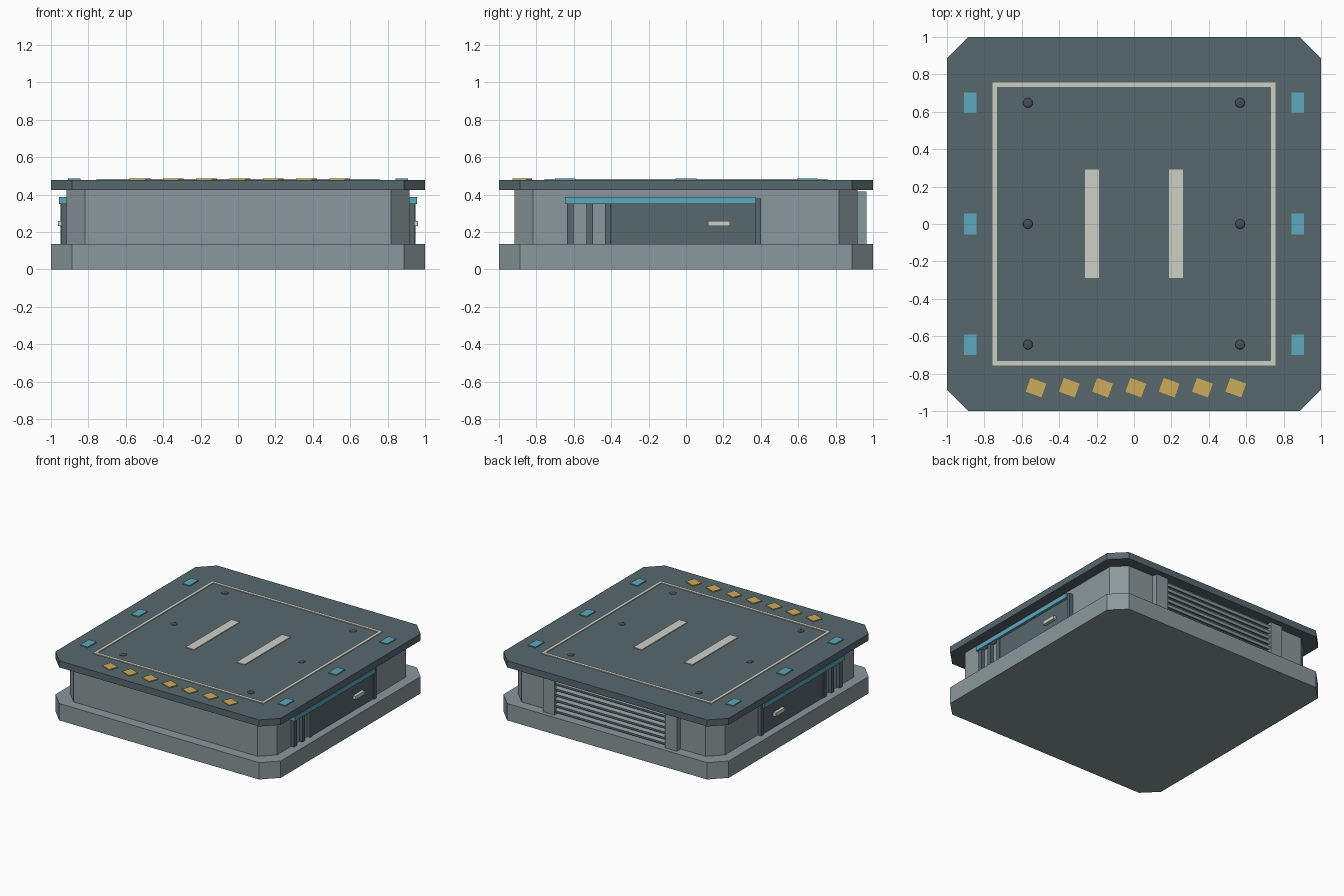
import bpy, bmesh
from math import radians
from mathutils import Matrix

cube = bpy.data.objects.get("Cube")
if cube:
    bpy.data.objects.remove(cube, do_unlink=True)


def material(name, r, g, b):
    lin = [((c / 255 + 0.055) / 1.055) ** 2.4 for c in (r, g, b)] + [1]
    m = bpy.data.materials.new(name)
    m.use_nodes = True
    m.diffuse_color = lin
    m.node_tree.nodes["Principled BSDF"].inputs["Base Color"].default_value = lin
    return m


GREY = material("light grey metal", 139, 152, 155)
DARK = material("dark slate metal", 87, 104, 109)
CREAM = material("cream paint", 206, 208, 198)
BLUE = material("blue light", 93, 168, 190)
YELLOW = material("yellow paint", 206, 172, 90)
STUD = material("charcoal stud", 68, 78, 83)


def finish(bm, name, mat):
    bmesh.ops.recalc_face_normals(bm, faces=bm.faces)
    mesh = bpy.data.meshes.new(name)
    bm.to_mesh(mesh)
    bm.free()
    mesh.materials.append(mat)
    ob = bpy.data.objects.new(name, mesh)
    bpy.context.collection.objects.link(ob)
    return ob


def box(name, mat, x, y, z, turn=None):
    """Box from (low, high) pairs, optionally turned about its centre."""
    bm = bmesh.new()
    centre = [(a + b) / 2 for a, b in (x, y, z)]
    size = [b - a for a, b in (x, y, z)]
    m = Matrix.Translation(centre) @ (turn or Matrix()) @ Matrix.Diagonal(size + [1])
    bmesh.ops.create_cube(bm, size=1, matrix=m)
    return finish(bm, name, mat)


def slab(name, mat, half, cut, low, high):
    """Square slab with cut corners."""
    s = half - cut
    outline = [(s, -half), (half, -s), (half, s), (s, half),
               (-s, half), (-half, s), (-half, -s), (-s, -half)]
    bm = bmesh.new()
    face = bm.faces.new([bm.verts.new((x, y, low)) for x, y in outline])
    new = bmesh.ops.extrude_face_region(bm, geom=[face])["geom"]
    bmesh.ops.translate(bm, vec=(0, 0, high - low),
                        verts=[v for v in new if isinstance(v, bmesh.types.BMVert)])
    return finish(bm, name, mat)


def span(centre, width):
    return (centre - width / 2, centre + width / 2)


def sided(side, low, high):
    return tuple(sorted((side * low, side * high)))


# Main structure
TOP = 0.478
slab("base", GREY, 1, 0.113, 0, 0.135)
slab("body", GREY, 0.917, 0.1, 0.13, 0.44)
slab("deck", DARK, 1, 0.113, 0.425, TOP)

# Deck border and touchdown bars
PAINT = (TOP - 0.002, TOP + 0.006)
for s in (-1, 1):
    box("border_side", CREAM, sided(s, 0.732, 0.757), (-0.757, 0.757), PAINT)
    box("border_end", CREAM, (-0.732, 0.732), sided(s, 0.732, 0.757), PAINT)
    box("touchdown_bar", CREAM, span(s * 0.225, 0.074), (-0.288, 0.291), PAINT)

# Edge lights and deck studs
for s in (-1, 1):
    for y in (-0.645, 0, 0.648):
        box("edge_light", BLUE, sided(s, 0.843, 0.91), span(y, 0.11), (TOP - 0.002, TOP + 0.008))
        bm = bmesh.new()
        m = Matrix.Translation((s * 0.567, y, TOP)) @ Matrix.Diagonal((1, 1, 0.25, 1))
        bmesh.ops.create_uvsphere(bm, u_segments=16, v_segments=8, radius=0.026, matrix=m)
        stud = finish(bm, "deck_stud", STUD)
        stud.data.shade_smooth()

# Slanted warning marks along the front
for i in range(-3, 4):
    box("warning_mark", YELLOW, span(0.01 + i * 0.178, 0.09), span(-0.875, 0.078),
        (TOP - 0.002, TOP + 0.007), Matrix.Rotation(radians(-20), 4, "Z"))

# Side doors with fins, light strip and handle
for s in (-1, 1):
    box("door_panel", DARK, sided(s, 0.9, 0.938), (-0.397, 0.38), (0.13, 0.375))
    box("door_post", DARK, sided(s, 0.9, 0.948), (0.372, 0.4), (0.13, 0.378))
    for y in (-0.618, -0.515, -0.417):
        box("door_fin", DARK, sided(s, 0.9, 0.943), span(y, 0.034), (0.13, 0.355))
    box("door_light_strip", BLUE, sided(s, 0.9, 0.958), (-0.648, 0.375), (0.35, 0.387))
    box("door_handle", CREAM, sided(s, 0.93, 0.962), (0.117, 0.235), (0.231, 0.26))

# Rear louvre vent between two pillars
box("vent_panel", DARK, (-0.5, 0.5), (0.9, 0.925), (0.13, 0.41))
for s in (-1, 1):
    box("vent_pillar", GREY, sided(s, 0.49, 0.595), (0.9, 0.966), (0.13, 0.418))
for i in range(6):
    box("vent_slat", GREY, (-0.495, 0.495), (0.92, 0.955), span(0.165 + i * 0.044, 0.022),
        Matrix.Rotation(radians(-20), 4, "X"))
